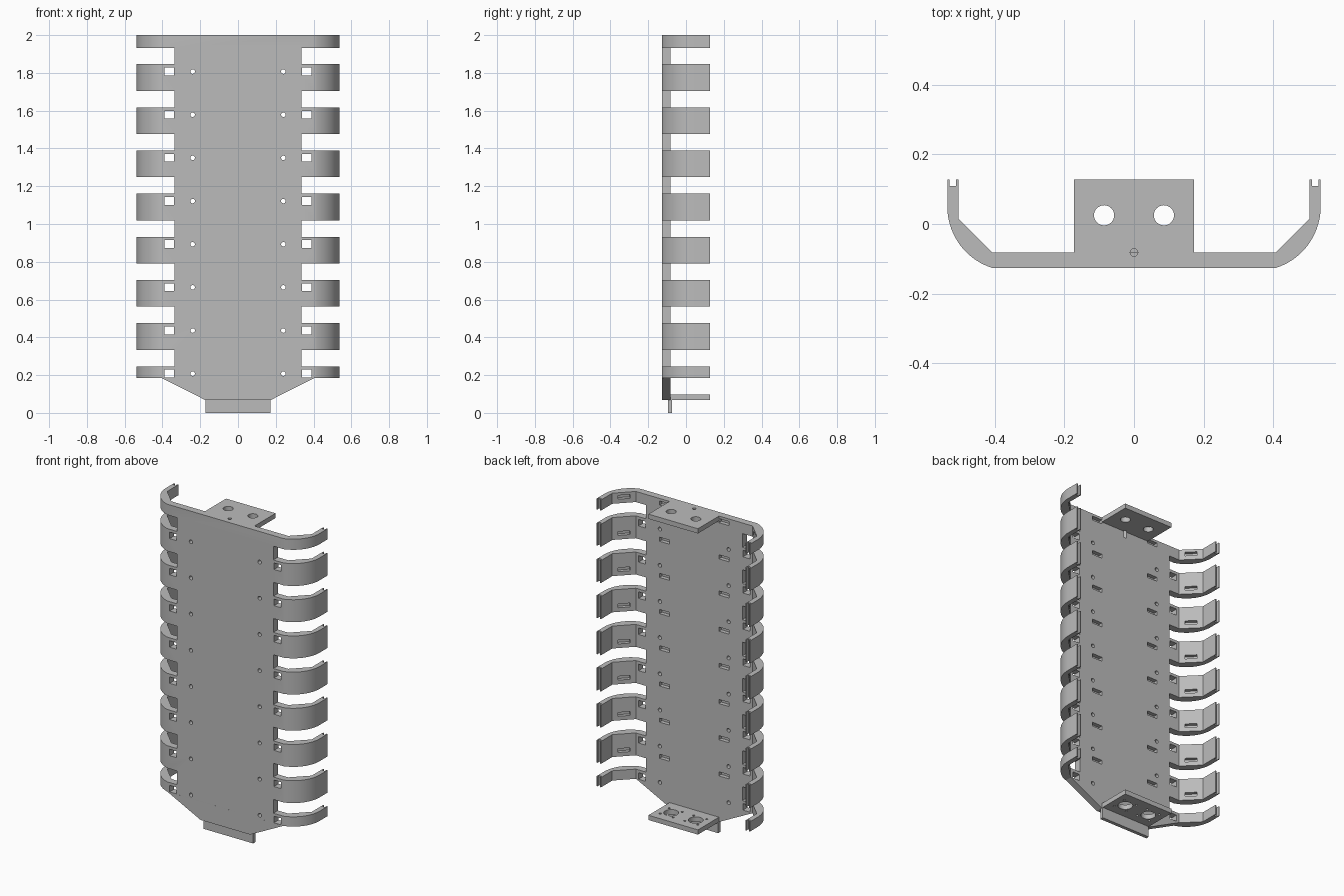
import bpy, bmesh, math
from mathutils import Vector

old = bpy.data.objects.get("Cube")
if old:
    bpy.data.objects.remove(old, do_unlink=True)

grey = bpy.data.materials.new("mid_grey")
grey.use_nodes = True
COLOR = (0.5, 0.5, 0.5, 1)
grey.diffuse_color = COLOR
grey.node_tree.nodes["Principled BSDF"].inputs["Base Color"].default_value = COLOR

PITCH = 0.2285          # vertical spacing of the ribs
FRONT, BACK, TIP = -0.127, -0.082, 0.128
TOP, SHOULDER, NECK = 2.0, 0.185, 0.068
TAB = 0.173             # half width of both end tabs


def prism(bm, points, offset):
    """Extrude a closed loop of 3D points along an offset."""
    face = bm.faces.new([bm.verts.new(p) for p in points])
    res = bmesh.ops.extrude_face_region(bm, geom=[face])
    moved = [g for g in res["geom"] if isinstance(g, bmesh.types.BMVert)]
    bmesh.ops.translate(bm, verts=moved, vec=Vector(offset))


def box(bm, x0, x1, y0, y1, z0, z1):
    x0, x1 = sorted((x0, x1))
    prism(bm, [(x0, y0, z0), (x1, y0, z0), (x1, y1, z0), (x0, y1, z0)], (0, 0, z1 - z0))


def hole(bm, center, radius, axis, length, sides=32):
    """Cylinder starting at center, running along y or z."""
    ring = []
    for i in range(sides):
        a = math.tau * i / sides
        u, v = radius * math.cos(a), radius * math.sin(a)
        ring.append(Vector(center) + Vector((u, 0, v) if axis == "y" else (u, v, 0)))
    prism(bm, ring, (0, length, 0) if axis == "y" else (0, 0, length))


def finish(bm, name):
    bmesh.ops.recalc_face_normals(bm, faces=bm.faces)
    mesh = bpy.data.meshes.new(name)
    bm.to_mesh(mesh)
    bm.free()
    mesh.materials.append(grey)
    ob = bpy.data.objects.new(name, mesh)
    bpy.context.collection.objects.link(ob)
    return ob


def cut(ob, bm):
    """Subtract the cutter geometry, then drop the cutter."""
    cutter = finish(bm, "cutter")
    cutter.hide_render = True
    mod = ob.modifiers.new("cut", "BOOLEAN")
    mod.operation, mod.solver, mod.object = "DIFFERENCE", "EXACT", cutter
    bpy.ops.object.select_all(action="DESELECT")
    ob.select_set(True)
    bpy.context.view_layer.objects.active = ob
    bpy.ops.object.modifier_apply(modifier=mod.name)
    bpy.data.objects.remove(cutter, do_unlink=True)
    bpy.ops.object.shade_smooth_by_angle(angle=math.radians(25))


# Ribbed shell: one channel section, right half mirrored to the other side
R, CX, CY = 0.185, 0.352, 0.05
arc = [(CX + R * math.cos(a), CY + R * math.sin(a))
       for a in (math.radians(-73 * (1 - i / 18)) for i in range(19))]
half = arc + [(0.537, TIP), (0.53, TIP), (0.53, 0.109), (0.512, 0.109),
              (0.512, TIP), (0.505, TIP), (0.505, 0.015), (0.408, BACK)]
section = half + [(-x, y) for x, y in reversed(half)]
bm = bmesh.new()
prism(bm, [(x, y, SHOULDER) for x, y in section], (0, 0, TOP - SHOULDER))
shell = finish(bm, "ribbed_shell")

cuts = bmesh.new()
slope = Vector((0.097, 0.097, 0)).normalized()
inward = Vector((slope.y, -slope.x, 0))
for k in range(8):
    drop = k * PITCH
    zh = 1.807 - drop           # window and pin hole height
    zs = 1.971 - drop           # strap slot height
    for s in (-1, 1):
        # Gap between ribs, window at the rib root, pin hole
        box(cuts, s * 0.336, s * 0.7, -0.3, 0.3, 1.846 - drop, 1.933 - drop)
        box(cuts, s * 0.34, s * 0.389, -0.2, 0.1, zh - 0.02, zh + 0.021)
        hole(cuts, (s * 0.24, -0.2, zh), 0.012, "y", 0.2, 20)
        # Blind slots in the back of the plate and in the slanted rib face
        box(cuts, s * 0.172, s * 0.242, BACK - 0.025, 0, zs - 0.013, zs + 0.013)
        mid = Vector((0.4565, -0.0335, zs - 0.012))
        corners = [mid + slope * a + inward * b
                   for a, b in ((-0.035, -0.02), (0.035, -0.02), (0.035, 0.022), (-0.035, 0.022))]
        prism(cuts, [(s * p.x, p.y, p.z) for p in corners], (0, 0, 0.024))
# Blind groove at the top centre
hole(cuts, (0, BACK, TOP - 0.07), 0.011, "z", 0.2, 20)
cut(shell, cuts)

# Tapered lower end of the plate
bm = bmesh.new()
prism(bm, [(-0.406, FRONT, SHOULDER), (0.406, FRONT, SHOULDER),
           (TAB, FRONT, NECK), (-TAB, FRONT, NECK)], (0, BACK - FRONT, 0))
finish(bm, "tapered_plate_end")

# Top tab with two round holes
bm = bmesh.new()
box(bm, -TAB, TAB, BACK, TIP, TOP - 0.03, TOP)
top_tab = finish(bm, "top_tab")
cuts = bmesh.new()
for s in (-1, 1):
    hole(cuts, (s * 0.086, 0.025, 1.9), 0.029, "z", 0.2)
hole(cuts, (0, BACK, 1.9), 0.011, "z", 0.2, 20)
cut(top_tab, cuts)

# Bottom tab with two socket holes and their screw holes
bm = bmesh.new()
box(bm, -TAB, TAB, BACK, TIP, NECK, NECK + 0.03)
bottom_tab = finish(bm, "bottom_tab")
cuts = bmesh.new()
for s in (-1, 1):
    hole(cuts, (s * 0.086, 0.025, 0), 0.043, "z", 0.2)
    for dx in (-0.045, 0.045):
        for dy in (-0.045, 0.045):
            hole(cuts, (s * 0.086 + dx, 0.025 + dy, 0), 0.007, "z", 0.2, 12)
cut(bottom_tab, cuts)

# Thin strip hanging below the plate
bm = bmesh.new()
box(bm, -TAB, TAB, -0.096, -0.074, 0, NECK)
finish(bm, "lower_strip")
